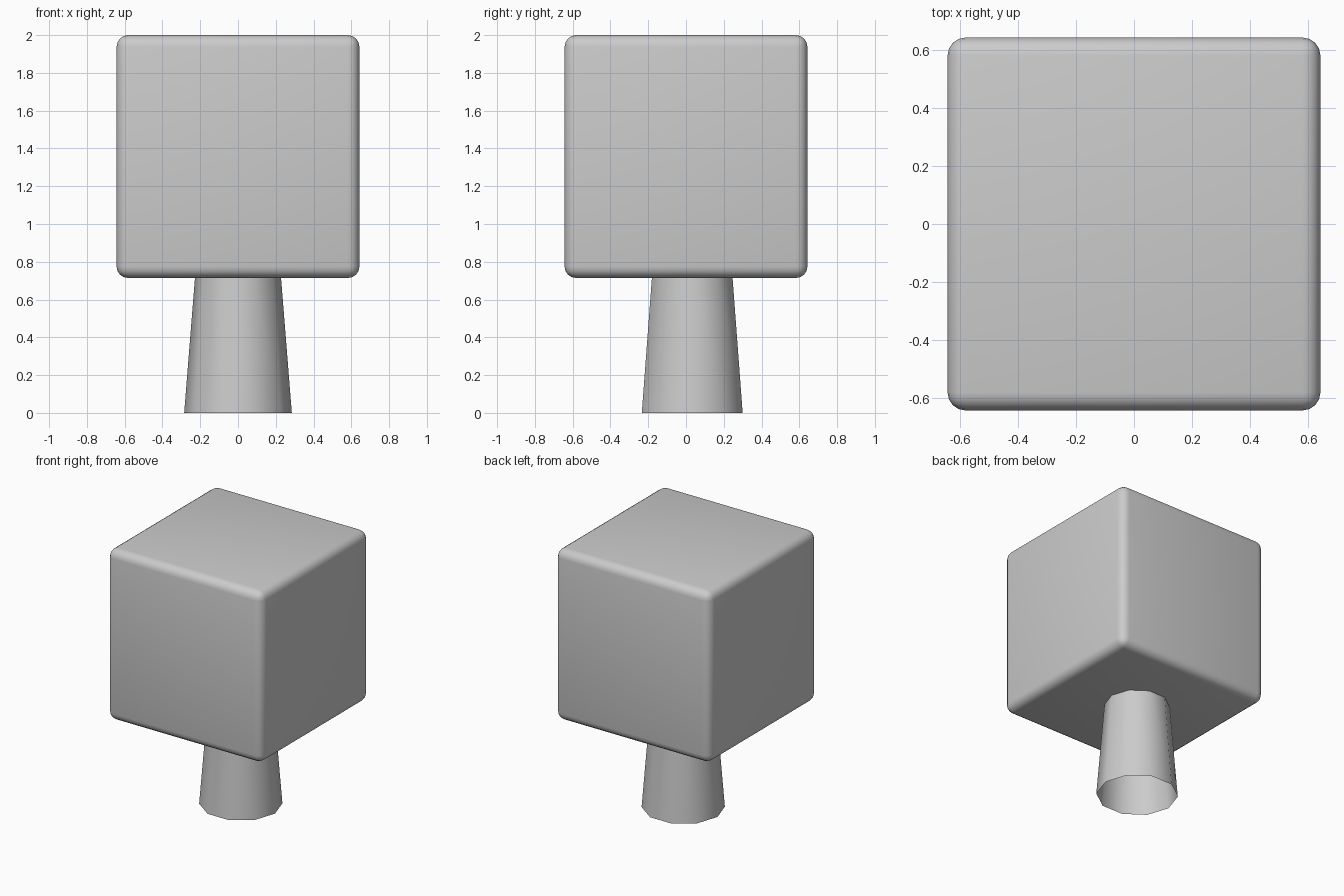
import bpy

if "Cube" in bpy.data.objects:
    bpy.data.objects.remove(bpy.data.objects["Cube"])

HALF = 0.643           # half the crown's width
TRUNK_TOP = 0.78       # trunk runs slightly into the crown


def smooth(obj, angle):
    bpy.ops.object.select_all(action='DESELECT')
    obj.select_set(True)
    bpy.context.view_layer.objects.active = obj
    bpy.ops.object.shade_smooth_by_angle(angle=angle)


# Crown: cube with softly rounded edges
bpy.ops.mesh.primitive_cube_add(size=2 * HALF, location=(0, 0, 2 - HALF))
crown = bpy.context.object
crown.name = "crown"
bevel = crown.modifiers.new("rounded_edges", 'BEVEL')
bevel.width = 0.062
bevel.segments = 4
bpy.ops.object.modifier_apply(modifier=bevel.name)
smooth(crown, 0.7)

# Trunk: open tapered tube with ten sides, set slightly towards the back
taper = (0.285 - 0.228) / 0.714
bpy.ops.mesh.primitive_cone_add(
    vertices=10, radius1=0.285, radius2=0.285 - taper * TRUNK_TOP,
    depth=TRUNK_TOP, end_fill_type='NOTHING',
    location=(0, 0.033, TRUNK_TOP / 2))
trunk = bpy.context.object
trunk.name = "trunk"
# Turn so corners point along x, then flatten slightly in y
for v in trunk.data.vertices:
    v.co.x, v.co.y = v.co.y, -v.co.x * 0.985
smooth(trunk, 0.8)
